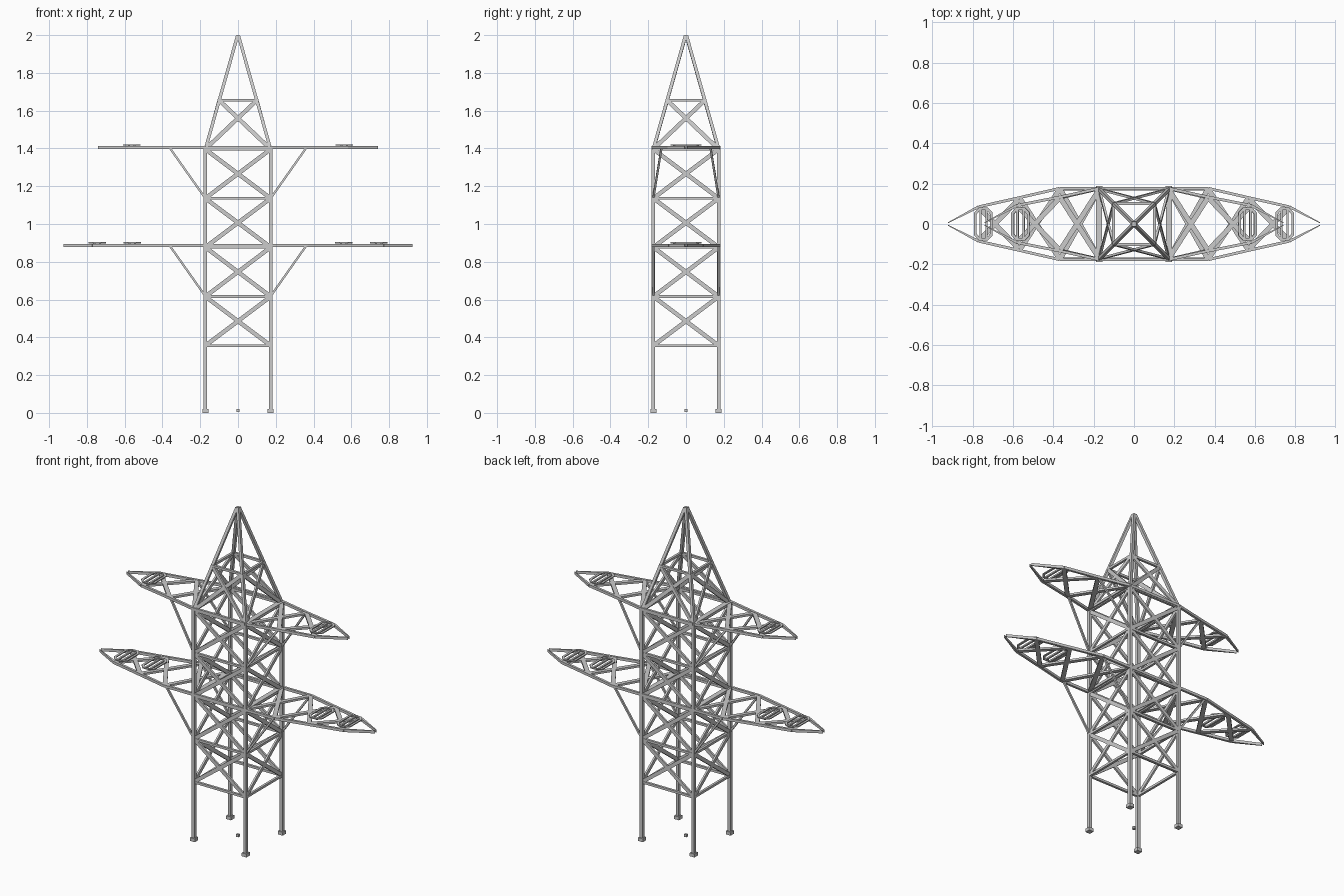
import bpy, bmesh
from mathutils import Vector

if "Cube" in bpy.data.objects:
    bpy.data.objects.remove(bpy.data.objects["Cube"])

def bar(bm, p, q, w, h, n=(0, 0, 1), w2=None):
    """Rectangular beam p->q: w across the face, h along face normal n."""
    p, q = Vector(p), Vector(q)
    d = (q - p).normalized()
    side = d.cross(Vector(n)).normalized()
    up = side.cross(d).normalized()
    rings = []
    for c, ww in ((p, w), (q, w if w2 is None else w2)):
        rings.append([bm.verts.new(c + side * ww / 2 * a + up * h / 2 * b)
                      for a, b in ((-1, -1), (1, -1), (1, 1), (-1, 1))])
    a, b = rings
    bm.faces.new(a[::-1])
    bm.faces.new(b)
    for i in range(4):
        j = (i + 1) % 4
        bm.faces.new((a[i], a[j], b[j], b[i]))

def finish(bm, name):
    bmesh.ops.recalc_face_normals(bm, faces=bm.faces)
    me = bpy.data.meshes.new(name)
    bm.to_mesh(me)
    bm.free()
    ob = bpy.data.objects.new(name, me)
    bpy.context.collection.objects.link(ob)
    return ob

R = 0.173
SIGNS = [(-1, -1), (1, -1), (1, 1), (-1, 1)]
LEVELS = [0.356, 0.616, 0.877, 1.136, 1.396, 1.656]

def radius(z):
    return R if z <= 1.4 else R * (2.015 - z) / 0.615

# Legs, tapered peak and feet
bm = bmesh.new()
for sx, sy in SIGNS:
    bar(bm, (sx * R, sy * R, 0.01), (sx * R, sy * R, 1.405), 0.019, 0.019, (0, 1, 0))
    bar(bm, (sx * R, sy * R, 1.395), (sx * 0.003, sy * 0.003, 1.995), 0.017, 0.017, (0, 1, 0))
finish(bm, "tower_legs")

bm = bmesh.new()
bar(bm, (0, 0, 1.975), (0, 0, 2.0), 0.016, 0.016, (0, 1, 0))
finish(bm, "peak_cap")

bm = bmesh.new()
for sx, sy in SIGNS:
    bar(bm, (sx * R, sy * R, 0), (sx * R, sy * R, 0.02), 0.032, 0.032, (0, 1, 0))
finish(bm, "feet")

bm = bmesh.new()
bar(bm, (0, 0, 0.004), (0, 0, 0.02), 0.015, 0.015, (0, 1, 0))
finish(bm, "centre_marker")

# Horizontal rails and cross braces on all four faces
rails, braces = bmesh.new(), bmesh.new()
for k in range(4):
    (ax, ay), (bx, by) = SIGNS[k], SIGNS[(k + 1) % 4]
    n = ((ax + bx) / 2, (ay + by) / 2, 0)
    for i, z in enumerate(LEVELS):
        r = radius(z)
        bar(rails, (ax * r, ay * r, z), (bx * r, by * r, z), 0.014, 0.014, n)
        if i:
            z0 = LEVELS[i - 1]
            s = radius(z0)
            bar(braces, (ax * s, ay * s, z0), (bx * r, by * r, z), 0.022, 0.011, n)
            bar(braces, (bx * s, by * s, z0), (ax * r, ay * r, z), 0.022, 0.011, n)
finish(rails, "tower_rails")
finish(braces, "tower_cross_braces")

def arm(label, z, outline, pads, strut_y):
    """Pair of cross arms; outline is the half plan, tower to tip."""
    chords, lattice, struts = bmesh.new(), bmesh.new(), bmesh.new()
    x0, y0 = outline[0]
    for sy in (-1, 1):
        bar(chords, (-x0, sy * y0, z), (x0, sy * y0, z), 0.014, 0.016)
    for sx in (-1, 1):
        bar(chords, (sx * x0, -y0, z), (sx * x0, y0, z), 0.03, 0.016)
        last = len(outline) - 2
        for i in range(last + 1):
            (xa, ya), (xb, yb) = outline[i], outline[i + 1]
            for sy in (-1, 1):
                bar(chords, (sx * xa, sy * ya, z), (sx * xb, sy * yb, z),
                    0.014, 0.016, w2=0.004 if i == last else None)
                if i < last:
                    bar(lattice, (sx * xa, sy * (ya - 0.006), z),
                        (sx * (xb - 0.006), -sy * (yb - 0.006), z), 0.025, 0.012)
        # Diagonal struts below the arm
        for sy in (-1, 1):
            bar(struts, (sx * R, sy * R, z - 0.268), (sx * 0.36, sy * strut_y, z - 0.003),
                0.011, 0.011, (0, 1, 0))
    finish(chords, label + "_arm_chords")
    finish(lattice, label + "_arm_lattice")
    finish(struts, label + "_arm_struts")
    # Elongated eight-sided hanger rings with their supports
    bm = bmesh.new()
    for c in pads:
        for sx in (-1, 1):
            x = sx * c
            pts = [(0.046, -0.056), (0.046, 0.056), (0.022, 0.082), (-0.022, 0.082),
                   (-0.046, 0.056), (-0.046, -0.056), (-0.022, -0.082), (0.022, -0.082)]
            rings = [[bm.verts.new((x + px * f, py * g, z + h)) for px, py in pts]
                     for f, g, h in ((1, 1, 0.012), (1, 1, 0.018),
                                     (0.72, 0.85, 0.018), (0.72, 0.85, 0.012))]
            for a in range(4):
                A, B = rings[a], rings[(a + 1) % 4]
                for i in range(8):
                    j = (i + 1) % 8
                    bm.faces.new((A[i], A[j], B[j], B[i]))
            for s in (-1, 1):
                bar(bm, (x + s * 0.015, -0.07, z + 0.009), (x + s * 0.015, 0.07, z + 0.009),
                    0.011, 0.009)
    finish(bm, label + "_arm_hangers")

arm("lower", 0.886, [(R, 0.176), (0.37, 0.176), (0.57, 0.13), (0.77, 0.085), (0.922, 0.006)],
    (0.56, 0.746), 0.172)
arm("upper", 1.404, [(R, 0.176), (0.37, 0.133), (0.58, 0.092), (0.74, 0.006)],
    (0.563,), 0.13)
